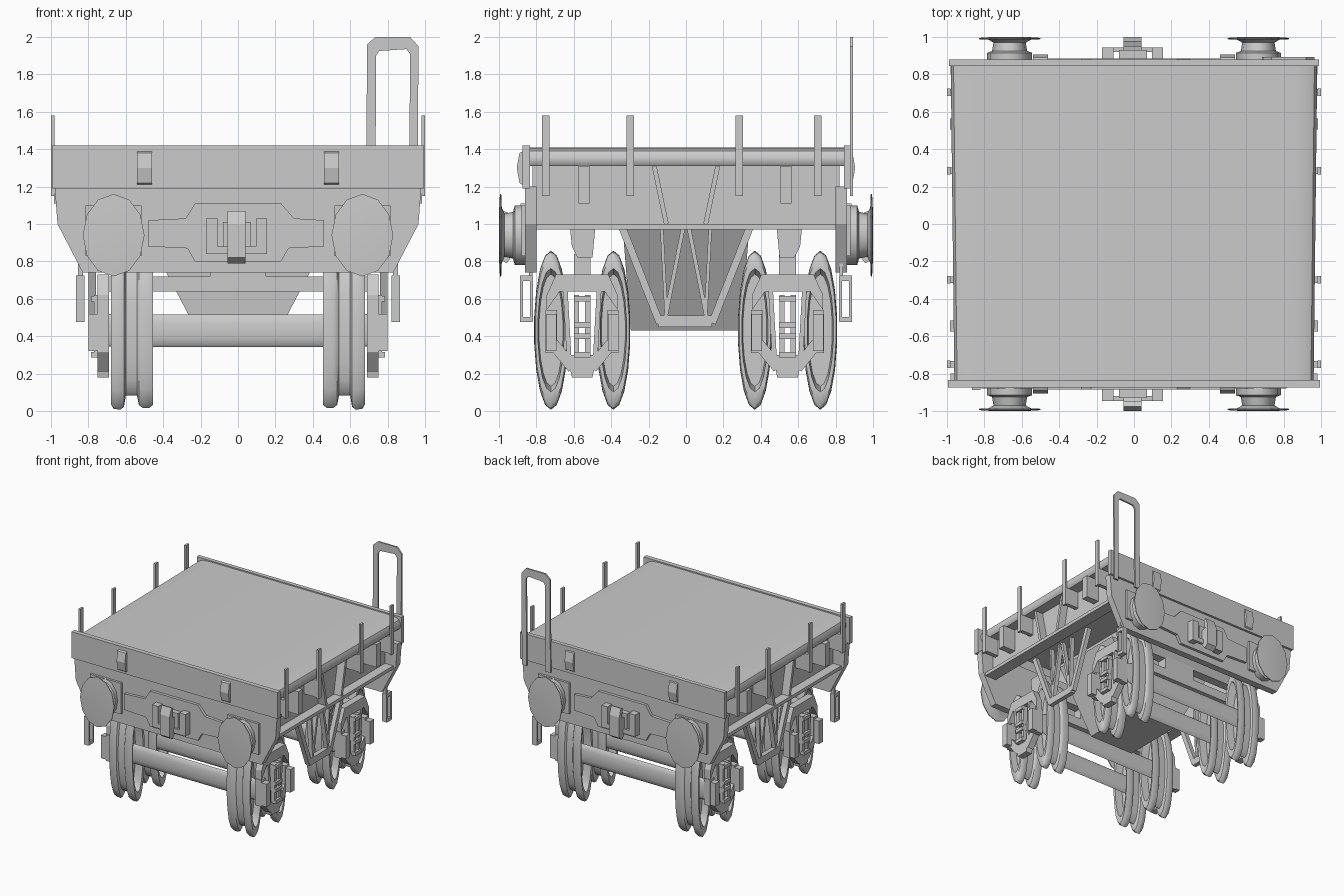
import bpy, bmesh, math

grey = bpy.data.materials.new("wagon_grey")
grey.diffuse_color = (0.6, 0.6, 0.6, 1)
S = (-1, 1)


def prism(bm, pts, axis, a0, a1):
    """Extrude a 2D outline along an axis."""
    def at(p, a):
        return {"x": (a, p[0], p[1]), "y": (p[0], a, p[1]), "z": (p[0], p[1], a)}[axis]
    lo = [bm.verts.new(at(p, a0)) for p in pts]
    hi = [bm.verts.new(at(p, a1)) for p in pts]
    bm.faces.new(lo[::-1])
    bm.faces.new(hi)
    n = len(pts)
    for i in range(n):
        j = (i + 1) % n
        bm.faces.new((lo[i], lo[j], hi[j], hi[i]))


def box(bm, x0, x1, y0, y1, z0, z1):
    prism(bm, [(x0, y0), (x1, y0), (x1, y1), (x0, y1)], "z", z0, z1)


def bar(bm, p, q, w, x0, x1):
    """Flat bar between two (y, z) points, extruded in x."""
    dy, dz = q[0] - p[0], q[1] - p[1]
    l = math.hypot(dy, dz)
    oy, oz = -dz / l * w / 2, dy / l * w / 2
    prism(bm, [(p[0] + oy, p[1] + oz), (q[0] + oy, q[1] + oz),
               (q[0] - oy, q[1] - oz), (p[0] - oy, p[1] - oz)], "x", x0, x1)


def lathe(bm, prof, n, place):
    """Revolve (a, r) points that start and end on the axis."""
    rings = []
    for a, r in prof:
        if r == 0:
            rings.append([bm.verts.new(place(a, 0, 0))] * n)
        else:
            rings.append([bm.verts.new(place(a, r * math.cos(2 * math.pi * k / n),
                                             r * math.sin(2 * math.pi * k / n))) for k in range(n)])
    for A, B in zip(rings, rings[1:]):
        for k in range(n):
            j = (k + 1) % n
            bm.faces.new(list(dict.fromkeys((A[k], A[j], B[j], B[k]))))


def finish(name, bm, smooth=False):
    bmesh.ops.recalc_face_normals(bm, faces=bm.faces)
    me = bpy.data.meshes.new(name)
    bm.to_mesh(me)
    bm.free()
    me.materials.append(grey)
    ob = bpy.data.objects.new(name, me)
    bpy.context.collection.objects.link(ob)
    if smooth:
        bpy.ops.object.select_all(action="DESELECT")
        ob.select_set(True)
        bpy.context.view_layer.objects.active = ob
        bpy.ops.object.shade_smooth_by_angle(angle=math.radians(40))


# deck with rounded side edges
bm = bmesh.new()
half = [(0.965, 1.31), (0.98, 1.33), (0.98, 1.36), (0.965, 1.39), (0.93, 1.405), (0.86, 1.41)]
prism(bm, half + [(-x, z) for x, z in half[::-1]], "y", -0.85, 0.87)
for v in bm.verts:
    if v.co.y < 0:
        v.co.x *= 0.98
finish("deck", bm, True)

# end boards and their clamps
bm = bmesh.new()
box(bm, -0.995, 0.995, -0.875, -0.835, 1.19, 1.42)
box(bm, -0.99, 0.99, 0.845, 0.88, 1.19, 1.42)
finish("end_boards", bm)
bm = bmesh.new()
for s in S:
    for x in (-0.5, 0.5):
        prism(bm, [(s * 0.86, 1.2), (s * 0.89, 1.22), (s * 0.905, 1.3), (s * 0.89, 1.38), (s * 0.86, 1.395)],
              "x", x - 0.04, x + 0.04)
finish("end_clamps", bm)

# headstocks
bm = bmesh.new()
for s in S:
    prism(bm, [(-0.98, 1.2), (-0.965, 1.0), (-0.83, 0.74), (0.83, 0.74), (0.965, 1.0), (0.98, 1.2)],
          "y", s * 0.8, s * 0.86)
finish("headstocks", bm)

# channel side sills with lower lip, and struts on their faces
bm = bmesh.new()
for s in S:
    box(bm, s * 0.83, s * 0.86, -0.82, 0.82, 0.98, 1.32)
    box(bm, s * 0.83, s * 0.94, -0.84, 0.83, 0.97, 1.0)
    for t in S:
        bar(bm, (t * 0.17, 1.31), (t * 0.105, 1.0), 0.025, s * 0.86, s * 0.93)
finish("side_sills", bm)

# side stakes and small hanging brackets
bm = bmesh.new()
for s in S:
    for y in (-0.75, -0.298, 0.285, 0.705):
        box(bm, s * 0.982, s * 1.0, y - 0.02, y + 0.02, 1.15, 1.58)
        box(bm, s * 0.86, s * 0.985, y - 0.018, y + 0.018, 1.16, 1.31)
    for y in (-0.545, 0.535):
        box(bm, s * 0.86, s * 0.985, y - 0.03, y + 0.03, 1.11, 1.31)
finish("side_stakes", bm)

# buffers
bm = bmesh.new()
for s in S:
    for x in (-0.665, 0.665):
        box(bm, x - 0.15, x + 0.15, s * 0.855, s * 0.88, 0.83, 1.1)
        lathe(bm, [(0.85, 0), (0.85, 0.16), (0.915, 0.16), (0.925, 0.125), (0.97, 0.115), (0.985, 0.15),
                   (0.988, 0.22), (0.995, 0.22), (1.0, 0.12), (1.0, 0)], 12,
              lambda a, u, v: (x + u * 0.75, s * a, 0.94 + v))
finish("buffers", bm, True)

# couplings: winged plate, box and hook
bm = bmesh.new()
for s in S:
    prism(bm, [(-0.48, 0.88), (-0.27, 0.87), (-0.23, 0.8), (0.23, 0.8), (0.27, 0.87), (0.46, 0.88),
               (0.46, 1.02), (0.3, 1.03), (0.23, 1.11), (-0.23, 1.11), (-0.28, 1.03), (-0.48, 1.02)],
          "y", s * 0.85, s * 0.885)
    box(bm, -0.08, 0.07, s * 0.88, s * 0.93, 0.87, 1.01)
    for x in (-0.14, 0.125):
        box(bm, x - 0.03, x + 0.03, s * 0.88, s * 0.945, 0.84, 1.03)
    box(bm, -0.17, 0.15, s * 0.92, s * 0.945, 0.84, 0.88)
    prism(bm, [(s * 0.92, 0.84), (s * 0.96, 0.79), (s, 0.82), (s, 1.0), (s * 0.975, 1.07),
               (s * 0.95, 1.06), (s * 0.965, 0.98), (s * 0.92, 0.97)], "x", -0.055, 0.04)
finish("couplings", bm)

# hand rail at one back corner
bm = bmesh.new()
prism(bm, [(0.685, 1.15), (0.69, 1.96), (0.735, 2.0), (0.92, 2.0), (0.965, 1.95), (0.96, 1.15), (0.915, 1.15),
           (0.92, 1.91), (0.9, 1.935), (0.755, 1.925), (0.738, 1.9), (0.735, 1.15)], "y", 0.878, 0.893)
finish("hand_rail", bm)

# tapered belly between the bogies
bm = bmesh.new()
lo, hi = [[bm.verts.new((sx * x, sy * y, z)) for sx, sy in ((-1, -1), (1, -1), (1, 1), (-1, 1))]
          for x, y, z in ((0.22, 0.295, 0.43), (0.52, 0.34, 1.0))]
bm.faces.new(lo)
bm.faces.new(hi)
for i in range(4):
    j = (i + 1) % 4
    bm.faces.new((lo[i], lo[j], hi[j], hi[i]))
finish("belly", bm)

# centre beams and bolsters under the floor
bm = bmesh.new()
for s in S:
    box(bm, s * 0.15, s * 0.2, -0.82, 0.82, 1.0, 1.32)
    prism(bm, [(s * 0.62, 0.98), (s * 0.61, 0.88), (s * 0.58, 0.82), (s * 0.5, 0.82), (s * 0.485, 0.98)],
          "x", -0.6, 0.6)
finish("under_beams", bm)

# side trusses
bm = bmesh.new()
for s in S:
    a, b = s * 0.76, s * 0.8
    box(bm, a, b, -0.15, 0.14, 0.45, 0.51)
    for t in S:
        bar(bm, (t * 0.34, 0.98), (t * 0.14, 0.47), 0.04, a, b)
        bar(bm, (t * 0.015, 0.98), (t * 0.11, 0.5), 0.022, a, b)
        bar(bm, (t * 0.13, 0.98), (t * 0.105, 0.5), 0.018, a, b)
finish("side_trusses", bm)

# wheels and axles, narrow along the length of the wagon
AX = (-0.722, -0.388, 0.368, 0.718)
prof = [(0.53, 0), (0.53, 0.3), (0.46, 0.33), (0.455, 0.4), (0.475, 0.415), (0.51, 0.415), (0.53, 0.4),
        (0.54, 0.35), (0.6, 0.35), (0.61, 0.41), (0.63, 0.425), (0.665, 0.42), (0.68, 0.395), (0.68, 0.33),
        (0.62, 0.3), (0.62, 0.1), (0.72, 0.08), (0.72, 0)]
bm = bmesh.new()
for y in AX:
    for s in S:
        lathe(bm, prof, 18, lambda a, u, v: (s * a, y + v * 0.214, 0.432 + u))
finish("wheels", bm, True)
bm = bmesh.new()
for y in AX:
    lathe(bm, [(-0.55, 0), (-0.55, 0.087), (0.55, 0.087), (0.55, 0)], 12,
          lambda a, u, v: (a, y + v * 0.25, 0.43 + u))
finish("axles", bm, True)

# bogie side frames, springs and axle boxes
bm = bmesh.new()
for s in S:
    a, b = s * 0.69, s * 0.75
    for c in (-0.555, 0.543):
        prism(bm, [(c - 0.14, 0.73), (c + 0.14, 0.73), (c + 0.19, 0.62), (c + 0.19, 0.54), (c + 0.12, 0.64),
                   (c - 0.12, 0.64), (c - 0.19, 0.54), (c - 0.19, 0.62)], "x", a, b)
        prism(bm, [(c - 0.055, 0.18), (c + 0.055, 0.18), (c + 0.08, 0.3), (c - 0.08, 0.3)], "x", a, b)
        for t in S:
            bar(bm, (c + t * 0.165, 0.54), (c + t * 0.165, 0.31), 0.06, a, b)
            bar(bm, (c + t * 0.155, 0.36), (c + t * 0.05, 0.23), 0.06, a, b)
            bar(bm, (c + t * 0.09, 0.64), (c + t * 0.07, 0.28), 0.025, a, b)
            box(bm, s * 0.72, s * 0.8, c + t * 0.165 - 0.028, c + t * 0.165 + 0.028, 0.32, 0.52)
            box(bm, s * 0.7, s * 0.77, c + t * 0.03 - 0.014, c + t * 0.03 + 0.014, 0.29, 0.62)
        for z in (0.3, 0.4, 0.46, 0.6):
            box(bm, s * 0.69, s * 0.785, c - 0.045, c + 0.045, z - 0.015, z + 0.015)
        box(bm, a, -a, c - 0.045, c + 0.045, 0.64, 0.72)
        box(bm, -0.15, 0.15, c - 0.045, c + 0.045, 0.7, 0.84)
finish("bogie_frames", bm)

# corner foot steps, one front left and one back right
bm = bmesh.new()
for s in S:
    x0, x1 = s * 0.82, s * 0.865
    for y in (0.825, 0.88):
        box(bm, x0, x1, s * (y - 0.008), s * (y + 0.008), 0.48, 0.72)
    for z in (0.49, 0.71):
        box(bm, x0, x1, s * 0.82, s * 0.888, z - 0.014, z + 0.014)
    box(bm, s * 0.83, s * 0.855, s * 0.82, s * 0.84, 0.7, 0.98)
finish("foot_steps", bm)
